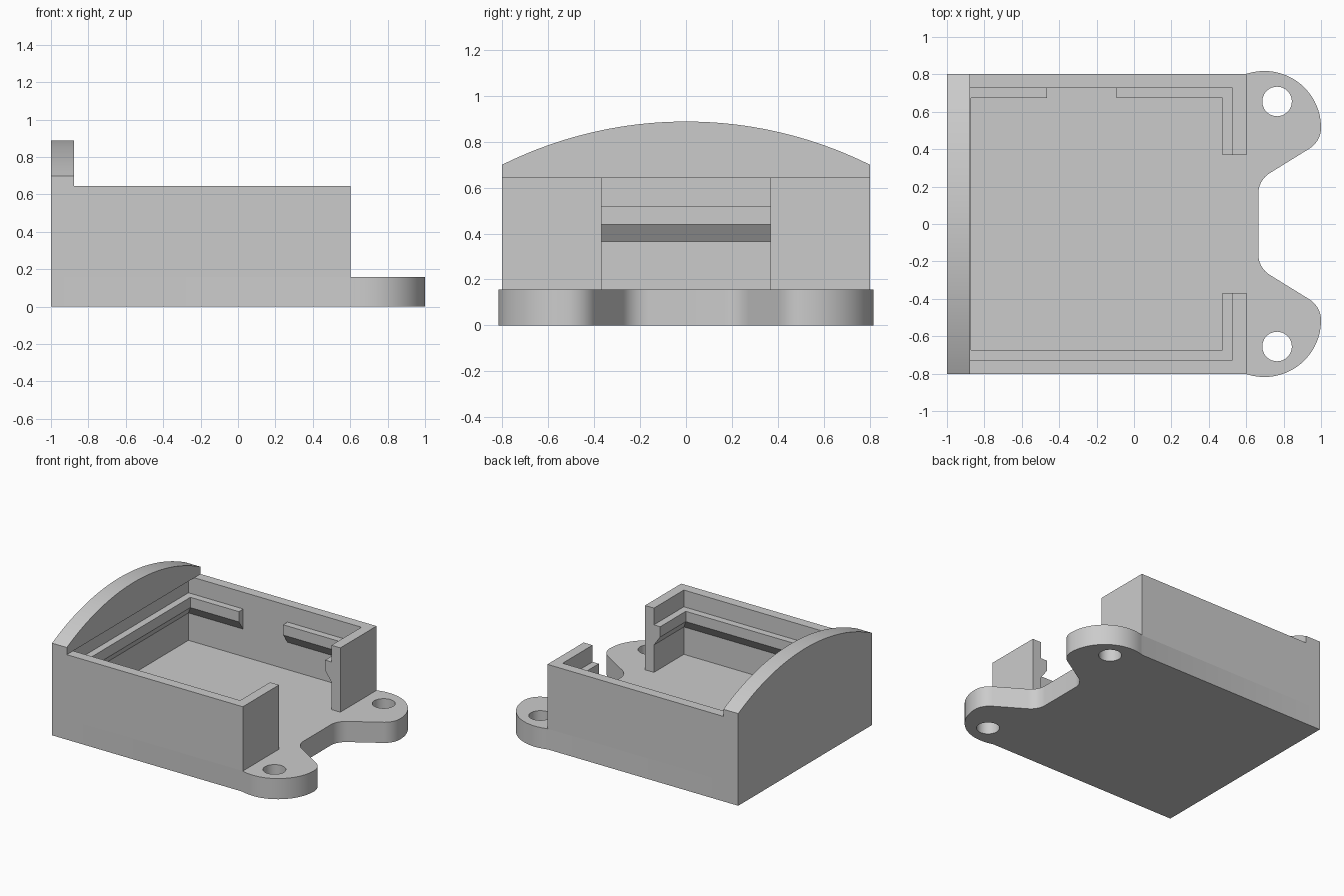
import bpy, bmesh, math
from mathutils import Vector

cube = bpy.data.objects.get("Cube")
if cube:
    bpy.data.objects.remove(cube, do_unlink=True)

grey = bpy.data.materials.new("plain_grey")
grey.use_nodes = True
grey.diffuse_color = (0.6, 0.6, 0.6, 1)
grey.node_tree.nodes["Principled BSDF"].inputs["Base Color"].default_value = (0.6, 0.6, 0.6, 1)

FLOOR, RIM = 0.157, 0.645          # floor top and wall top
X0, X1, Y = -1.0, 0.602, 0.802     # outside of the box
WALL, LIP = 0.075, 0.053           # wall thickness and ledge depth
GAP = 0.368                        # half width of the opening
IX0, IX1, IY = X0 + WALL, X1 - WALL, Y - WALL


def finish(name, bm):
    bmesh.ops.recalc_face_normals(bm, faces=bm.faces)
    mesh = bpy.data.meshes.new(name)
    bm.to_mesh(mesh)
    bm.free()
    mesh.materials.append(grey)
    obj = bpy.data.objects.new(name, mesh)
    bpy.context.collection.objects.link(obj)
    return obj


def smooth(obj):
    bpy.ops.object.select_all(action='DESELECT')
    obj.select_set(True)
    bpy.context.view_layer.objects.active = obj
    bpy.ops.object.shade_smooth_by_angle(angle=math.radians(30))


def loft(name, rings):
    """Solid through a series of matching closed sections."""
    bm = bmesh.new()
    rows = [[bm.verts.new(p) for p in ring] for ring in rings]
    n = len(rows[0])
    for a, b in zip(rows, rows[1:]):
        for i in range(n):
            j = (i + 1) % n
            bm.faces.new((a[i], a[j], b[j], b[i]))
    bm.faces.new(rows[0])
    bm.faces.new(rows[-1])
    return finish(name, bm)


def slab(name, outline, z0, z1):
    return loft(name, [[(x, y, z) for x, y in outline] for z in (z0, z1)])


def arc(cx, cy, r, a0, a1, steps):
    angles = [math.radians(a0 + (a1 - a0) * i / steps) for i in range(steps + 1)]
    return [(cx + r * math.cos(a), cy + r * math.sin(a)) for a in angles]


# base plate with two rounded mounting ears
ear = (arc(0.697, 0.515, 0.303, 108.5, 0, 28)
       + arc(0.868, 0.515, 0.132, 0, -58, 12)[1:]
       + arc(0.793, 0.163, 0.128, 122, 180, 12))
outline = [(X0, Y), (X1 - 0.005, Y)] + ear[1:]
outline += [(x, -y) for x, y in reversed(outline)]
base = slab("base_plate", outline, 0, FLOOR)

# screw holes through the ears
for side in (1, -1):
    cutter = slab("hole_cutter", arc(0.765, 0.655 * side, 0.079, 0, 350, 35), -0.1, 0.3)
    cutter.hide_render = True
    mod = base.modifiers.new("screw_hole", 'BOOLEAN')
    mod.object = cutter
    mod.operation = 'DIFFERENCE'
    mod.solver = 'EXACT'
    bpy.context.view_layer.objects.active = base
    bpy.ops.object.modifier_apply(modifier=mod.name)
    bpy.data.objects.remove(cutter, do_unlink=True)
smooth(base)

# walls: one C-shaped outline, open at the ear end
half = [(X1, GAP), (X1, Y), (X0, Y)]
inner = [(IX0, IY), (IX1, IY), (IX1, GAP)]
c_shape = (half + [(x, -y) for x, y in reversed(half)]
           + [(x, -y) for x, y in reversed(inner)] + inner)
slab("walls", c_shape, FLOOR, RIM)

# arched end panel, overhanging the inside slightly
radius, peak = 1.8, 0.888
tilt = math.degrees(math.asin(Y / radius))
profile = [(-Y, RIM), (Y, RIM)] + arc(0, peak - radius, radius, 90 - tilt, 90 + tilt, 40)
smooth(loft("arched_panel", [[(x, y, z) for y, z in profile] for x in (X0, -0.876)]))


# inner ledge with a sloped underside, mitred at the corners
def ledge(name, path):
    section = [(0, 0.365), (LIP, 0.44), (LIP, 0.518), (0, 0.518)]
    loft(name, [[(x + dx * d, y + dy * d, z) for d, z in section]
                for x, y, dx, dy in path])


ledge("long_ledge", [(IX1, -GAP, -1, 0), (IX1, -IY, -1, 1), (IX0, -IY, 1, 1),
                     (IX0, IY, 1, -1), (-0.465, IY, 0, -1)])
ledge("short_ledge", [(-0.093, IY, 0, -1), (IX1, IY, -1, -1), (IX1, GAP, -1, 0)])
